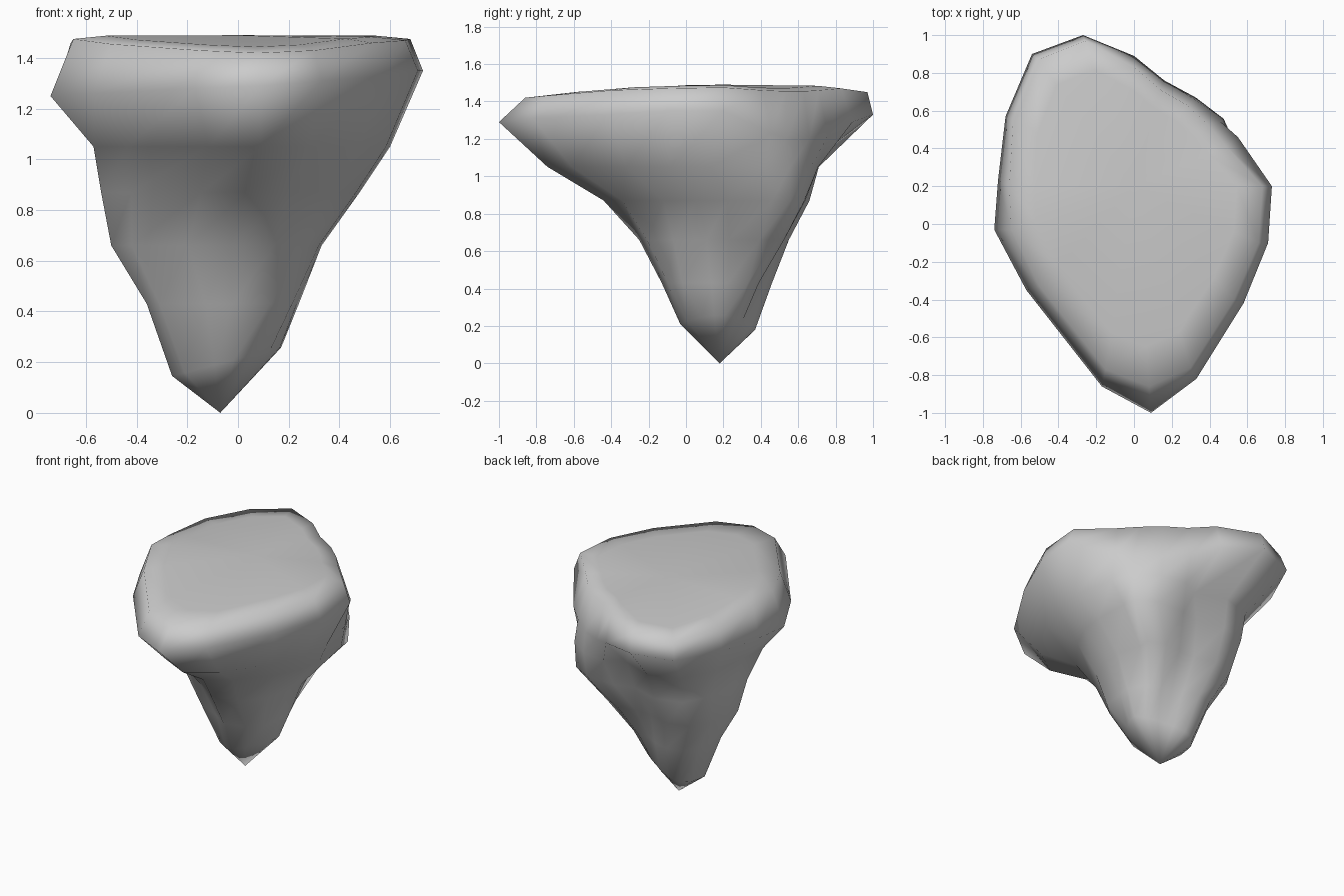
import bpy, bmesh
from mathutils import Vector

# Widest outline, counter-clockwise from the front point
rim = [(.09, -1, 1.29), (.33, -.82, 1.31), (.58, -.42, 1.33), (.71, -.1, 1.35),
       (.73, .2, 1.35), (.55, .46, 1.23), (.46, .54, 1.20), (.32, .66, 1.20),
       (.16, .76, 1.22), (0, .89, 1.29), (-.27, 1, 1.33), (-.54, .90, 1.31),
       (-.68, .57, 1.29), (-.72, .23, 1.26), (-.74, -.03, 1.25),
       (-.57, -.35, 1.26), (-.17, -.86, 1.28)]
# Edge of the flat top, same order
top = [(.08, -.86, 1.42), (.30, -.76, 1.43), (.53, -.40, 1.46), (.66, -.1, 1.47),
       (.68, .2, 1.475), (.49, .41, 1.46), (.39, .53, 1.455), (.28, .63, 1.455),
       (.14, .71, 1.46), (0, .83, 1.47), (-.26, .97, 1.45), (-.51, .87, 1.42),
       (-.64, .55, 1.44), (-.66, .2, 1.46), (-.65, -.03, 1.475),
       (-.50, -.33, 1.455), (-.15, -.77, 1.43)]
# Lower sections: z, xmin, xmax, ymin, ymax, tilt along x
sections = [(.20, -.26, .17, -.03, .37, .26), (.43, -.36, .24, -.13, .46, 0),
            (.66, -.50, .33, -.25, .55, 0), (.87, -.54, .48, -.44, .66, 0),
            (1.05, -.57, .60, -.74, .71, 0)]
# Local hollows and bulges: (section, outline point) -> (dx, dy)
nudge = {  # front left lobe and the hollow beside it
         (1, 14): (0, -.03), (1, 15): (-.02, -.03), (1, 16): (0, .03),
         (2, 15): (-.015, -.01), (2, 16): (-.02, .06),
           # front right swelling
         (1, 1): (.05, -.02), (1, 2): (.035, -.06), (2, 1): (.04, -.03), (2, 2): (.02, -.05),
           # back right ledge
         (1, 5): (.02, .03), (1, 6): (.03, .03), (1, 7): (.02, .03),
         (2, 5): (.05, .06), (2, 6): (.105, .11), (2, 7): (.07, .11), (2, 8): (.03, .05),
         (3, 5): (.12, .10), (3, 6): (.17, .15), (3, 7): (.13, .16), (3, 8): (.03, .11),
         (4, 5): (.08, .10), (4, 6): (.09, .18), (4, 7): (.055, .205), (4, 8): (0, .17)}

bm = bmesh.new()


def ring(points):
    return [bm.verts.new(p) for p in points]


def fit(i, s):
    z, x0, x1, y0, y1, tilt = s
    pts = []
    for j, (x, y, _) in enumerate(rim):
        dx, dy = nudge.get((i, j), (0, 0))
        px = x0 + (x + .74) / 1.47 * (x1 - x0) + dx
        py = y0 + (y + 1) / 2 * (y1 - y0) + dy
        pts.append((px, py, z + tilt * (px + .05)))
    return pts


# Stack the sections into one skin
peak = Vector((0, .2, 1.49))
rings = [ring(fit(i, s)) for i, s in enumerate(sections)] + [ring(rim), ring(top)]
rings.append(ring([peak.lerp(Vector(p), .8) + Vector((0, 0, .01)) for p in top]))
n = len(rim)
for a, b in zip(rings, rings[1:]):
    for j in range(n):
        k = (j + 1) % n
        bm.faces.new((a[j], a[k], b[k], b[j]))

# Close with the bottom tip and the shallow crown
tip, crown = bm.verts.new((-.07, .18, 0)), bm.verts.new(peak)
for j in range(n):
    k = (j + 1) % n
    bm.faces.new((tip, rings[0][k], rings[0][j]))
    bm.faces.new((crown, rings[-1][j], rings[-1][k]))
bmesh.ops.recalc_face_normals(bm, faces=bm.faces)
for f in bm.faces:
    f.smooth = True

mesh = bpy.data.meshes.new("floating_rock")
bm.to_mesh(mesh)
bm.free()
bpy.context.collection.objects.link(bpy.data.objects.new("floating_rock", mesh))
